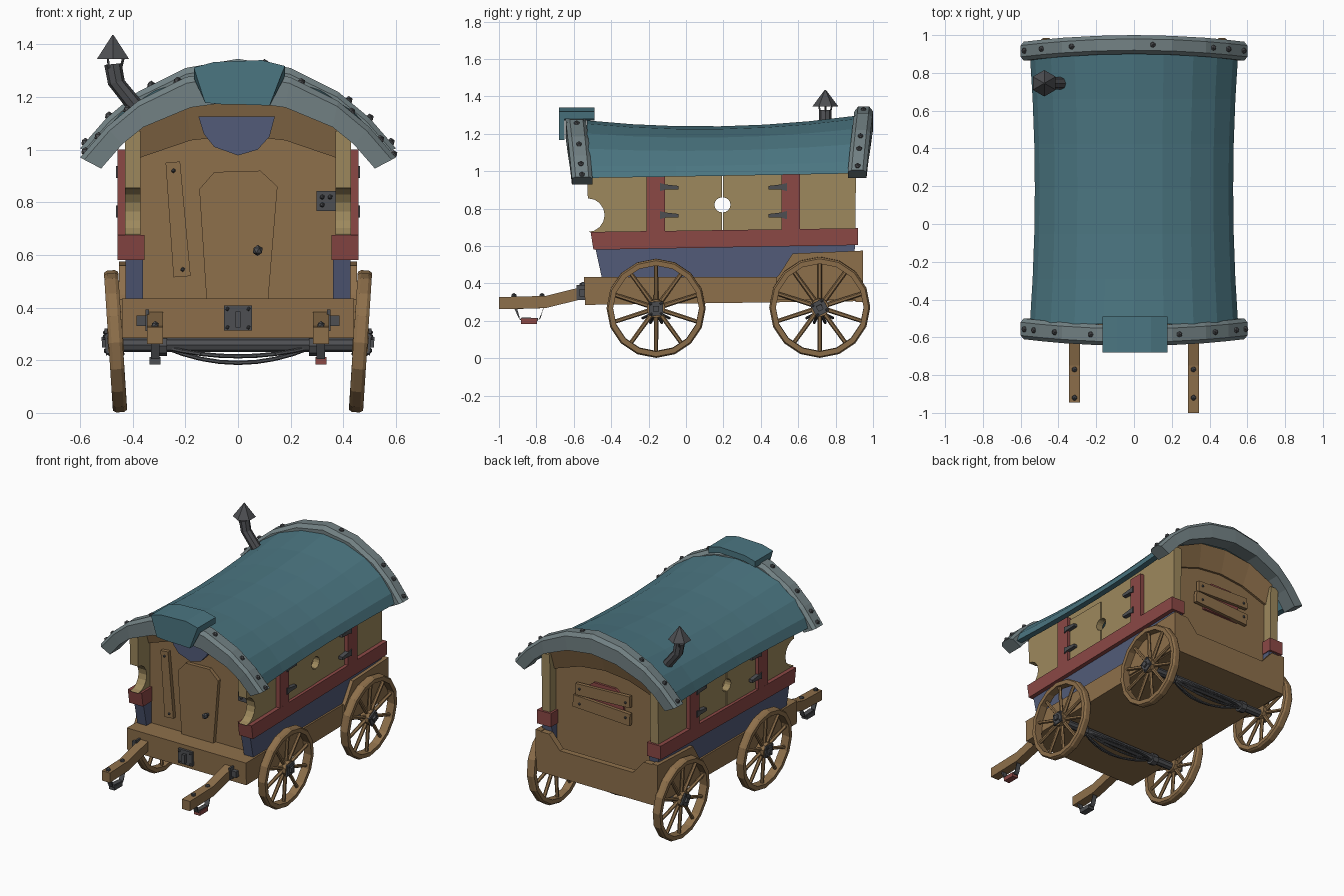
import bpy, bmesh, math
from mathutils import Vector, Matrix

if "Cube" in bpy.data.objects:
    bpy.data.objects.remove(bpy.data.objects["Cube"])

def material(name, rgb):
    m = bpy.data.materials.new(name)
    m.diffuse_color = (*rgb, 1)
    m.use_nodes = True
    m.node_tree.nodes["Principled BSDF"].inputs["Base Color"].default_value = m.diffuse_color
    return m

WOOD = material("wood", (.27, .16, .07))
YELLOW = material("yellow_paint", (.34, .25, .11))
RED = material("red_paint", (.26, .065, .06))
BLUE = material("blue_paint", (.085, .105, .19))
TEAL = material("teal_canvas", (.07, .18, .22))
TRIM = material("grey_trim", (.17, .22, .23))
METAL = material("dark_metal", (.075, .078, .085))

# helpers: every one adds geometry to a bmesh
def loft(bm, rings, closed=False):
    vs = [[bm.verts.new(p) for p in r] for r in rings]
    n = len(vs[0])
    for a, b in zip(vs, vs[1:] + (vs[:1] if closed else [])):
        for i in range(n):
            bm.faces.new((a[i], a[(i + 1) % n], b[(i + 1) % n], b[i]))
    if not closed:
        bm.faces.new(vs[0]); bm.faces.new(vs[-1])

def prism(bm, pts, axis, a, b):
    put = (lambda p, t: (t, *p)) if axis == 'x' else (lambda p, t: (p[0], t, p[1]))
    loft(bm, [[put(p, t) for p in pts] for t in (a, b)])

def box(bm, c, size, rot=Matrix()):
    bmesh.ops.create_cube(bm, size=1, matrix=Matrix.Translation(c) @ rot @ Matrix.Diagonal((*size, 1)))

def rod(bm, p, q, r, n=8, r2=None):
    p, q = Vector(p), Vector(q)
    m = Matrix.Translation((p + q) / 2) @ (q - p).to_track_quat('Z', 'Y').to_matrix().to_4x4()
    bmesh.ops.create_cone(bm, cap_ends=True, segments=n, radius1=r, radius2=r if r2 is None else r2,
                          depth=(q - p).length, matrix=m)

def path(bm, pts, r, n=6):
    for a, b in zip(pts, pts[1:]):
        rod(bm, a, b, r, n)

def bolt(bm, p, r=.015):
    bmesh.ops.create_icosphere(bm, subdivisions=1, radius=r, matrix=Matrix.Translation(p))

def part(name, mat, build, matrix=None):
    bm = bmesh.new()
    build(bm)
    bmesh.ops.recalc_face_normals(bm, faces=bm.faces)
    if matrix:
        bm.transform(matrix)
    me = bpy.data.meshes.new(name)
    bm.to_mesh(me); bm.free()
    me.materials.append(mat)
    bpy.context.collection.objects.link(bpy.data.objects.new(name, me))

def mirrored(half):  # half starts at x = 0
    return [(-x, z) for x, z in half[:0:-1]] + half

def arc(cy, cz, r, a0, a1, n):
    return [(cy + r * math.cos(math.radians(a0 + (a1 - a0) * i / n)),
             cz + r * math.sin(math.radians(a0 + (a1 - a0) * i / n))) for i in range(n + 1)]

# chassis: bed and tail board with raised corners
part("chassis_bed", WOOD, lambda bm: prism(bm, [(-.54, .285), (-.545, .435), (.93, .435), (.93, .305)], 'x', -.44, .44))
part("tail_board", WOOD, lambda bm: prism(bm, mirrored([(0, .48), (.27, .48), (.35, .57), (.45, .57)]) +
     [(.45, .30), (-.45, .30)], 'y', .905, .945))

# side walls
def front_wall(bm, s):
    prism(bm, arc(-.525, .765, .09, -90, 90, 8) + [(-.53, 1.07), (-.11, 1.07), (-.11, .675)], 'x', s * .37, s * .43)
def rear_wall(bm, s):
    prism(bm, [(.5, .675), (.905, .675), (.91, 1.08), (.5, 1.08)], 'x', s * .37, s * .43)
    box(bm, (s * .4, .2, 1.03), (.06, .62, .1))
def shutters(bm, s):
    prism(bm, [(-.11, .68), (.192, .68)] + arc(.192, .82, .04, 270, 90, 8) + [(.192, .985), (-.11, .985)], 'x', s * .39, s * .438)
    prism(bm, [(.5, .68), (.198, .68)] + arc(.198, .82, .04, -90, 90, 8) + [(.198, .98), (.5, .98)], 'x', s * .39, s * .435)
def hinges(bm, s):
    for y, d in ((-.14, 1), (.54, -1)):
        for z in (.765, .915):
            prism(bm, [(y, z + .022), (y + d * .03, z + .014), (y + d * .1, z + .006), (y + d * .1, z - .012),
                       (y + d * .03, z - .014), (y, z - .022)], 'x', s * .43, s * .464)
for s, side in ((-1, "left"), (1, "right")):
    part(f"{side}_rear_rail", WOOD, lambda bm: prism(bm, [(.48, .43), (.5, .45), (.57, .56), (.945, .575), (.945, .31), (.48, .31)],
         'x', s * .41, s * .452))
    part(f"{side}_lower_panel", BLUE, lambda bm: prism(bm, [(-.45, .43), (-.485, .59), (.905, .61), (.885, .43)], 'x', s * .36, s * .428))
    part(f"{side}_red_rail", RED, lambda bm: prism(bm, [(-.495, .58), (-.51, .675), (.92, .695), (.92, .605)], 'x', s * .355, s * .457))
    part(f"{side}_front_wall", YELLOW, lambda bm: front_wall(bm, s))
    part(f"{side}_rear_wall", YELLOW, lambda bm: rear_wall(bm, s))
    part(f"{side}_shutters", YELLOW, lambda bm: shutters(bm, s))
    part(f"{side}_posts", RED, lambda bm: [box(bm, (s * .435, y, .84), (.044, .1, .32)) for y in (-.162, .56)])
    part(f"{side}_hinges", METAL, lambda bm: hinges(bm, s))

# end walls with slanted arch boards
gable = mirrored([(0, 1.2), (.2, 1.17), (.38, 1.09)]) + [(.38, .435), (-.38, .435)]
low = mirrored([(0, 1.055), (.18, 1.035), (.385, .965)])
high = mirrored([(0, 1.21), (.2, 1.185), (.385, 1.10)])
for y, d, end in ((-.40, -1, "front"), (.845, 1, "back")):
    part(f"{end}_wall", WOOD, lambda bm: prism(bm, gable, 'y', y, y - d * .04))
    part(f"{end}_arch_board", WOOD, lambda bm: loft(bm, [[(a, y, b), (a, y + d * .015, b), (c, y + d * .06, e), (c, y, e)]
         for (a, b), (c, e) in zip(low, high)]))

# door, plank and front fittings
part("door", WOOD, lambda bm: prism(bm, [(-.12, .435), (-.147, .85), (-.09, .915), (.085, .92), (.15, .86), (.115, .435)], 'y', -.425, -.39))
part("door_knob", METAL, lambda bm: (rod(bm, (.075, -.42, .617), (.075, -.45, .617), .01), bolt(bm, (.075, -.455, .617), .021)))
part("door_plank", WOOD, lambda bm: prism(bm, [(-.245, .515), (-.275, .95), (-.22, .955), (-.18, .52)], 'y', -.425, -.39))
part("door_plank_nails", METAL, lambda bm: [bolt(bm, (x, -.427, z), .009) for x, z in ((-.245, .92), (-.21, .545))])
part("front_shield", BLUE, lambda bm: prism(bm, [(-.15, 1.125), (.14, 1.125), (.12, 1.05), (.075, 1.0), (0, .978), (-.09, 1.01), (-.13, 1.06)],
     'y', -.50, -.465))
def fittings(bm):
    box(bm, (0, -.55, .36), (.105, .02, .095))
    box(bm, (0, -.565, .355), (.02, .03, .06))
    for x in (-.04, .04):
        for z in (.325, .395):
            bolt(bm, (x, -.562, z), .008)
    box(bm, (.335, -.41, .805), (.075, .025, .075))
    for x, z in ((.32, .82), (.35, .82), (.32, .79)):
        bolt(bm, (x, -.424, z), .01)
    for s in (-1, 1):
        box(bm, (s * .365, -.555, .35), (.04, .03, .04))
        box(bm, (s * .345, -.56, .352), (.012, .05, .08))
part("front_fittings", METAL, fittings)

# rear boarded window
part("rear_window", RED, lambda bm: prism(bm, [(-.14, .75), (-.14, .91), (-.08, .955), (.08, .955), (.14, .91), (.14, .75)], 'y', .84, .86))
def planks(bm):
    box(bm, (0, .868, .895), (.40, .025, .075), Matrix.Rotation(.04, 4, 'Y'))
    box(bm, (.01, .868, .795), (.42, .025, .08), Matrix.Rotation(-.05, 4, 'Y'))
part("rear_planks", WOOD, planks)
part("rear_plank_nails", METAL, lambda bm: [bolt(bm, (x, .882, z), .009) for x in (-.17, .17) for z in (.895, .795)])

# sagging canvas roof
outer = mirrored([(0, 1.24), (.15, 1.225), (.3, 1.18), (.42, 1.11), (.50, 1.03), (.525, .975)])
inner = mirrored([(0, 1.205), (.14, 1.19), (.28, 1.145), (.39, 1.08), (.465, 1.01), (.485, .975)])
def roof(bm):
    rings = []
    for i in range(7):
        t = -1 + i / 3
        rings.append([(x * (1 + .05 * t * t), .185 + .715 * t, .97 + (z - .97) * (1 + .16 * t * t) + .012 * t)
                      for x, z in outer + inner[::-1]])
    loft(bm, rings)
part("roof_canvas", TEAL, roof)

# grey arch bands at both roof ends
b_out = mirrored([(0, 1.31), (.2, 1.275), (.38, 1.185), (.5, 1.085), (.6, .97)])
b_in = mirrored([(0, 1.185), (.18, 1.16), (.36, 1.085), (.44, 1.02), (.52, .928)])
def band(bm, y0, y1, bow, dz):
    rings = []
    for (ox, oz), (ix, iz) in zip(b_out, b_in):
        k = bow * (1 - (ox / .6) ** 2)
        a, b, mx, mz = y0 + k, y1 + k, ox + (ix - ox) * .2, oz + (iz - oz) * .2
        rings.append([(x, y, z + dz) for x, y, z in ((mx, a, mz), (ox, a + .02, oz), (ox, b - .02, oz),
                                                     (mx, b, mz), (ix, b, iz), (ix, a, iz))])
    loft(bm, rings)
def band_bolts(bm, yc, bow, dz, xs):
    for x in xs:
        for (x0, z0), (x1, z1) in zip(b_out, b_out[1:]):
            if x0 <= x <= x1:
                bolt(bm, (x, yc + bow * (1 - (x / .6) ** 2), z0 + (z1 - z0) * (x - x0) / (x1 - x0) + dz), .017)
for end, y0, y1, bow, dz, xs in (("front", -.61, -.5, -.035, 0, (-.58, -.53, -.42, -.23, .24, .43, .54, .59)),
                                 ("back", .865, .965, .035, .035, (-.58, -.49, -.33, .1, .42, .5, .58))):
    part(f"{end}_roof_band", TRIM, lambda bm: band(bm, y0, y1, bow, dz))
    part(f"{end}_band_bolts", METAL, lambda bm: band_bolts(bm, (y0 + y1) / 2, bow, dz, xs))

# teal flap folded over the front band
def flap(bm):
    loft(bm, [[(x, -.68, z), (x, -.49, z), (x, -.49, z - .04), (x, -.65, z - .04), (lx, -.65, lz), (lx, -.68, lz)]
              for x, z, lx, lz in ((-.168, 1.312, -.125, 1.178), (-.09, 1.333, -.06, 1.172),
                                   (.09, 1.34, .06, 1.17), (.178, 1.318, .12, 1.167))])
part("roof_flap", TEAL, flap)

# chimney
cx, cy = -.475, .745
part("chimney_pipe", METAL, lambda bm: loft(bm, [[(x + .033 * math.cos(k * math.tau / 8) * c, cy + .033 * math.sin(k * math.tau / 8),
     z + .033 * math.cos(k * math.tau / 8) * d) for k in range(8)]
     for x, z, c, d in ((-.37, 1.14, .6, .8), (-.43, 1.215, .7, .6), (-.462, 1.255, .95, .25), (cx, 1.325, 1, .1))]))
def cap(bm):
    rod(bm, (cx, cy, 1.345), (cx, cy, 1.435), .07, 6, .003)
    for k in range(3):
        a = k * math.tau / 3
        dx, dy = math.cos(a), math.sin(a)
        rod(bm, (cx + .03 * dx, cy + .03 * dy, 1.31), (cx + .04 * dx, cy + .04 * dy, 1.35), .005, 4)
part("chimney_cap", METAL, cap)

# wheels, leaning outwards at the top
def rim(bm, r):
    loft(bm, [[(x, q * math.cos(k * math.tau / 16), q * math.sin(k * math.tau / 16))
               for x, q in ((-.027, r - .035), (-.027, r - .008), (-.015, r), (.015, r), (.027, r - .008), (.027, r - .035))]
              for k in range(16)], closed=True)
def spokes(bm, r):
    for k in range(10):
        a = (k + .5) * math.tau / 10
        rod(bm, (0, 0, 0), (0, (r - .02) * math.cos(a), (r - .02) * math.sin(a)), .013, 6, .011)
    rod(bm, (-.03, 0, 0), (.03, 0, 0), .05, 10)
def hub(bm, s, turn):
    rot = Matrix.Rotation(turn, 4, 'X')
    box(bm, (s * .033, 0, 0), (.012, .075, .075), rot)
    box(bm, (s * .042, 0, 0), (.02, .03, .03), rot)
    for k in range(4):
        a = turn + (k + .5) * math.tau / 4
        bolt(bm, (s * .04, .038 * math.cos(a), .038 * math.sin(a)), .007)
for end, y, r, turn in (("front", -.16, .265, .05), ("rear", .715, .27, .5)):
    for s, side in ((-1, "left"), (1, "right")):
        m = Matrix.Translation((s * .465, y, r + .002)) @ Matrix.Rotation(s * .065, 4, 'Y')
        part(f"{end}_{side}_wheel_rim", WOOD, lambda bm: rim(bm, r), m)
        part(f"{end}_{side}_spokes", WOOD, lambda bm: spokes(bm, r), m)
        part(f"{end}_{side}_hub_plate", METAL, lambda bm: hub(bm, s, turn), m)
    # axle with bowed springs
    def axle(bm):
        rod(bm, (-.45, y, .258), (.45, y, .258), .026)
        for s in (-1, 1):
            rod(bm, (s * .27, y, .255), (s * .31, y, .255), .038)
        for dy, dz in ((.07, .035), (-.07, .035), (.03, .06), (-.03, .06)):
            path(bm, [(.28 * u / 4, y + dy * (1 - u * u / 16), .25 - dz * (1 - u * u / 16)) for u in range(-4, 5)], .008)
    part(f"{end}_axle", METAL, axle)

# pulling shafts with hanging straps
for s, side, e in ((-1, "left", -.945), (1, "right", -1.0)):
    part(f"{side}_shaft", WOOD, lambda bm: loft(bm, [[(s * .315 + dx, y, z + dz) for dx, dz in ((-.03, 0), (.03, 0), (.03, .065), (-.03, .065))]
         for y, z in ((e, .262), (-.75, .268), (-.6, .305), (-.52, .325))]))
    def strap(bm):
        pts = [(-.92, .27), (-.89, .205), (-.79, .2), (-.76, .27)]
        for (y0, z0), (y1, z1) in zip(pts, pts[1:]):
            prism(bm, [(y0, z0), (y1, z1), (y1, z1 + .014), (y0 + .012, z0 + .014)], 'x', s * .315 - .016, s * .315 + .016)
        for y in (-.92, -.77):
            bolt(bm, (s * .315, y, .333), .016)
    part(f"{side}_shaft_strap", METAL, strap)
    part(f"{side}_strap_pad", RED if s > 0 else METAL, lambda bm: box(bm, (s * .315, -.84, .198), (.042, .085, .028)))
